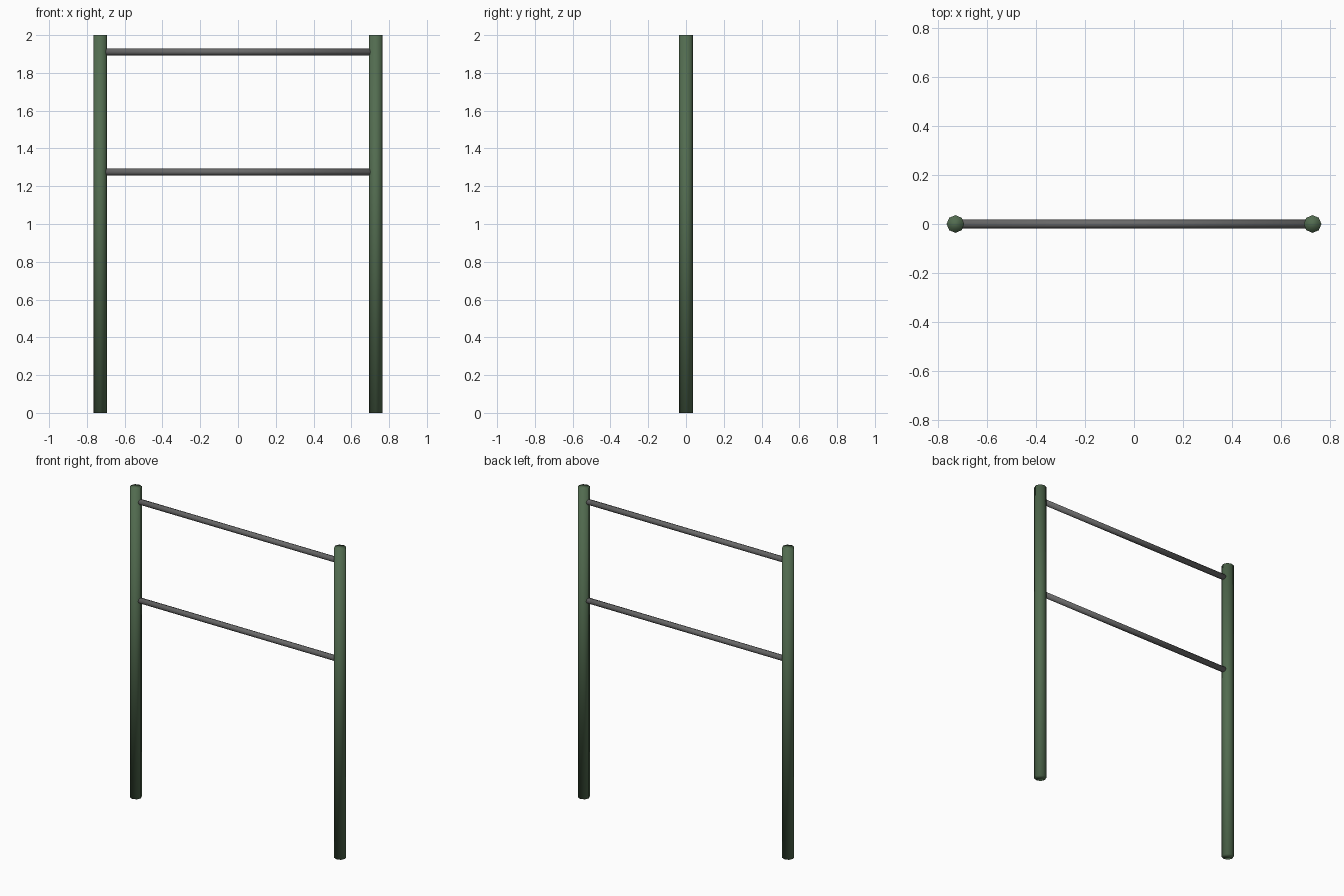
import bpy
import math

cube = bpy.data.objects.get("Cube")
if cube:
    bpy.data.objects.remove(cube, do_unlink=True)


def make_material(name, rgb):
    mat = bpy.data.materials.new(name)
    mat.use_nodes = True
    mat.diffuse_color = (*rgb, 1)
    mat.node_tree.nodes["Principled BSDF"].inputs["Base Color"].default_value = (*rgb, 1)
    return mat


def rod(name, radius, length, location, mat, rotation=(0, 0, 0)):
    bpy.ops.mesh.primitive_cylinder_add(vertices=8, radius=radius, depth=length,
                                        location=location, rotation=rotation)
    obj = bpy.context.object
    obj.name = name
    obj.data.materials.append(mat)
    # Soft shading runs over the caps as well
    bpy.ops.object.shade_smooth()
    return obj


green = make_material("painted green", (0.085, 0.15, 0.08))
grey = make_material("steel grey", (0.14, 0.14, 0.14))

POST_X = 0.729
HEIGHT = 2.0

# Upright posts
for side, sign in (("left", 1), ("right", -1)):
    rod(side + "_post", 0.036, HEIGHT, (sign * POST_X, 0, HEIGHT / 2), green)

# Horizontal bars, ends buried in the posts
for name, z in (("upper_bar", 1.911), ("lower_bar", 1.275)):
    rod(name, 0.018, 2 * POST_X - 0.02, (0, 0, z), grey, (0, math.pi / 2, 0))
